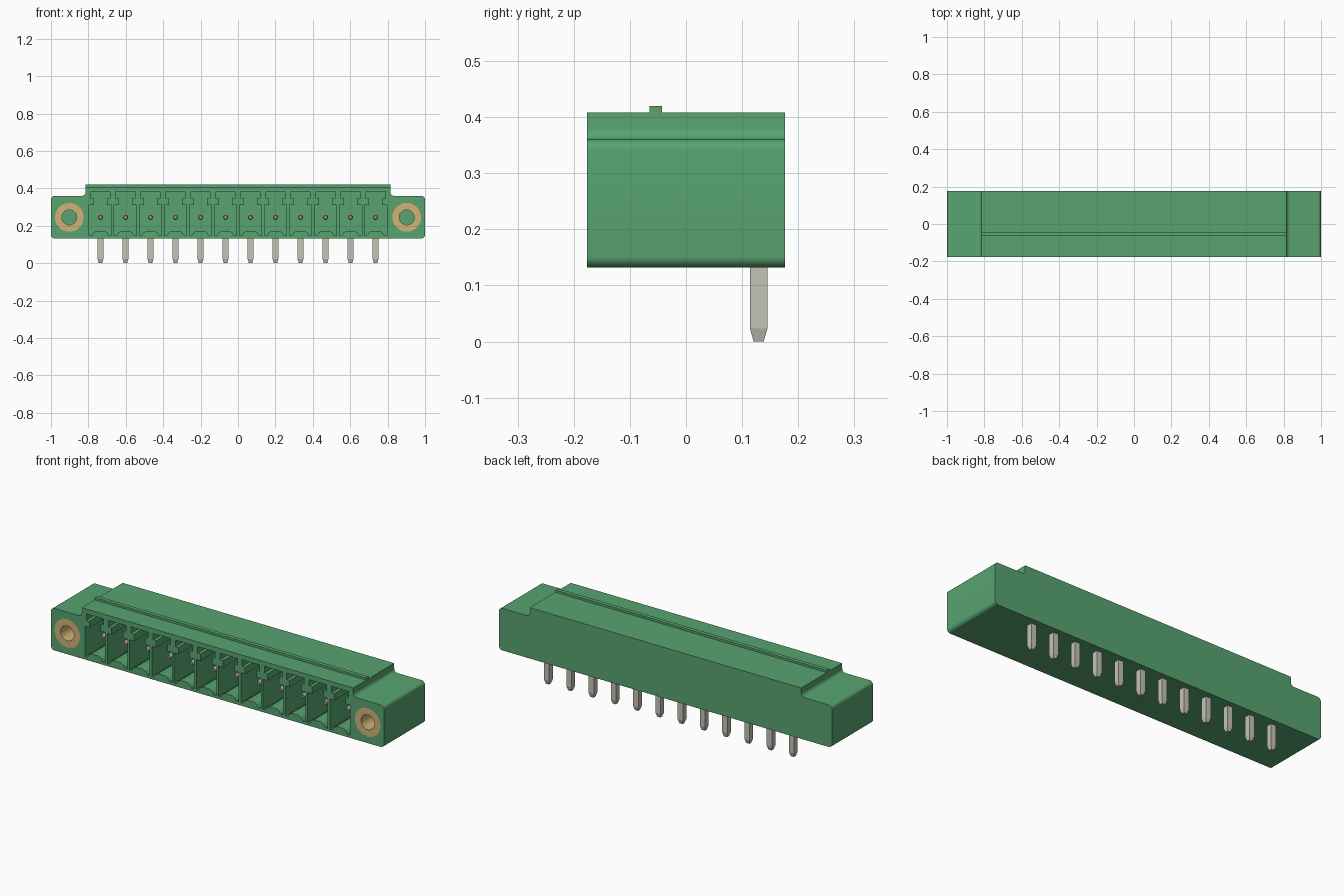
import bpy, bmesh, math
from mathutils import Matrix

if "Cube" in bpy.data.objects:
    bpy.data.objects.remove(bpy.data.objects["Cube"])


def material(name, rgb):
    m = bpy.data.materials.new(name)
    m.use_nodes = True
    m.diffuse_color = (*rgb, 1)
    bsdf = next(n for n in m.node_tree.nodes if n.type == 'BSDF_PRINCIPLED')
    bsdf.inputs["Base Color"].default_value = (*rgb, 1)
    return m


GREEN = material("green plastic", (0.098, 0.371, 0.162))
METAL = material("tinned metal", (0.55, 0.55, 0.475))
BRASS = material("brass", (0.63, 0.445, 0.19))
ROSE = material("contact metal", (0.50, 0.37, 0.39))

FRONT, BACK = -0.176, 0.176
POCKET_BACK = 0.08
HOLE_BACK = 0.04
PITCH, COUNT, AXIS_Z = 0.1337, 12, 0.245
PIN_X = [(i - (COUNT - 1) / 2) * PITCH for i in range(COUNT)]


def make(name, bm, mat, smooth=False):
    bmesh.ops.recalc_face_normals(bm, faces=bm.faces)
    me = bpy.data.meshes.new(name)
    bm.to_mesh(me)
    bm.free()
    ob = bpy.data.objects.new(name, me)
    bpy.context.collection.objects.link(ob)
    me.materials.append(mat)
    if smooth:
        smooth_shade(ob)
    return ob


def smooth_shade(ob):
    bpy.ops.object.select_all(action='DESELECT')
    ob.select_set(True)
    bpy.context.view_layer.objects.active = ob
    bpy.ops.object.shade_smooth_by_angle(angle=math.radians(30))


def loft(bm, rings, closed=False):
    """Skin matching vertex rings; cap the ends unless the loop is closed."""
    vs = [[bm.verts.new(p) for p in r] for r in rings]
    n = len(vs[0])
    pairs = list(zip(vs, vs[1:])) + ([(vs[-1], vs[0])] if closed else [])
    for a, b in pairs:
        for i in range(n):
            bm.faces.new((a[i], a[(i + 1) % n], b[(i + 1) % n], b[i]))
    if not closed:
        bm.faces.new(vs[0][::-1])
        bm.faces.new(vs[-1])


def extrude_y(bm, pts, y0, y1):
    loft(bm, [[(x, y, z) for x, z in pts] for y in (y0, y1)])


def circle_y(cx, cz, r, y, n):
    return [(cx + r * math.cos(2 * math.pi * i / n), y,
             cz + r * math.sin(2 * math.pi * i / n)) for i in range(n)]


def arc(cx, cz, r, a0, a1, n=6):
    return [(cx + r * math.cos(math.radians(a0 + (a1 - a0) * i / n)),
             cz + r * math.sin(math.radians(a0 + (a1 - a0) * i / n)))
            for i in range(n + 1)]


def mirror_profile(half):
    return half + [(-x, z) for x, z in reversed(half)]


# Housing: stepped profile with rounded flanges
bm = bmesh.new()
half = (arc(0.98, 0.152, 0.02, -90, 0) + arc(0.98, 0.34, 0.02, 0, 90)
        + arc(0.835, 0.38, 0.02, 270, 180) + [(0.815, 0.408)])
extrude_y(bm, mirror_profile(half), FRONT, BACK)
housing = make("housing", bm, GREEN)

# Cutter: keyed sockets with a raised floor, and two screw bores
bm = bmesh.new()
socket = mirror_profile([(0.022, 0.172), (0.036, 0.164), (0.046, 0.147),
                         (0.060, 0.147), (0.060, 0.310), (0.034, 0.310),
                         (0.034, 0.347), (0.052, 0.347), (0.052, 0.382)])
for x in PIN_X:
    extrude_y(bm, [(x + px, z) for px, z in socket], FRONT - 0.05, POCKET_BACK)
for x in (-0.902, 0.902):
    loft(bm, [circle_y(x, AXIS_Z, 0.077, y, 40) for y in (FRONT - 0.05, HOLE_BACK)])
cutter = make("socket_cutter", bm, GREEN)
cutter.hide_render = True

cut = housing.modifiers.new("sockets", 'BOOLEAN')
cut.operation = 'DIFFERENCE'
cut.solver = 'EXACT'
cut.object = cutter
bpy.ops.object.select_all(action='DESELECT')
housing.select_set(True)
bpy.context.view_layer.objects.active = housing
bpy.ops.object.modifier_apply(modifier=cut.name)
bpy.data.objects.remove(cutter)
smooth_shade(housing)

# Ridge along the top
bm = bmesh.new()
extrude_y(bm, [(-0.815, 0.40), (0.815, 0.40), (0.815, 0.42), (-0.815, 0.42)],
          -0.065, -0.043)
make("top_ridge", bm, GREEN)

# Threaded inserts in the flanges
for name, x in (("left_insert", 0.902), ("right_insert", -0.902)):
    bm = bmesh.new()
    loft(bm, [circle_y(x, AXIS_Z, r, y, 40) for r, y in
              ((0.077, FRONT), (0.077, HOLE_BACK), (0.040, HOLE_BACK), (0.040, FRONT))],
         closed=True)
    make(name, bm, BRASS, smooth=True)

# Pins: square solder legs below, round contacts inside the sockets
for i, x in enumerate(PIN_X, 1):
    bm = bmesh.new()
    loft(bm, [[(x + sx * w, 0.1295 + sy * w, z)
               for sx, sy in ((-1, -1), (1, -1), (1, 1), (-1, 1))]
              for w, z in ((0.009, 0), (0.0155, 0.023), (0.0155, 0.14))])
    make(f"solder_pin_{i}", bm, METAL)

    bm = bmesh.new()
    loft(bm, [circle_y(x, AXIS_Z, r, y, 16) for r, y in
              ((0.008, -0.110), (0.0135, -0.098), (0.0135, POCKET_BACK + 0.01))])
    make(f"contact_pin_{i}", bm, ROSE, smooth=True)
